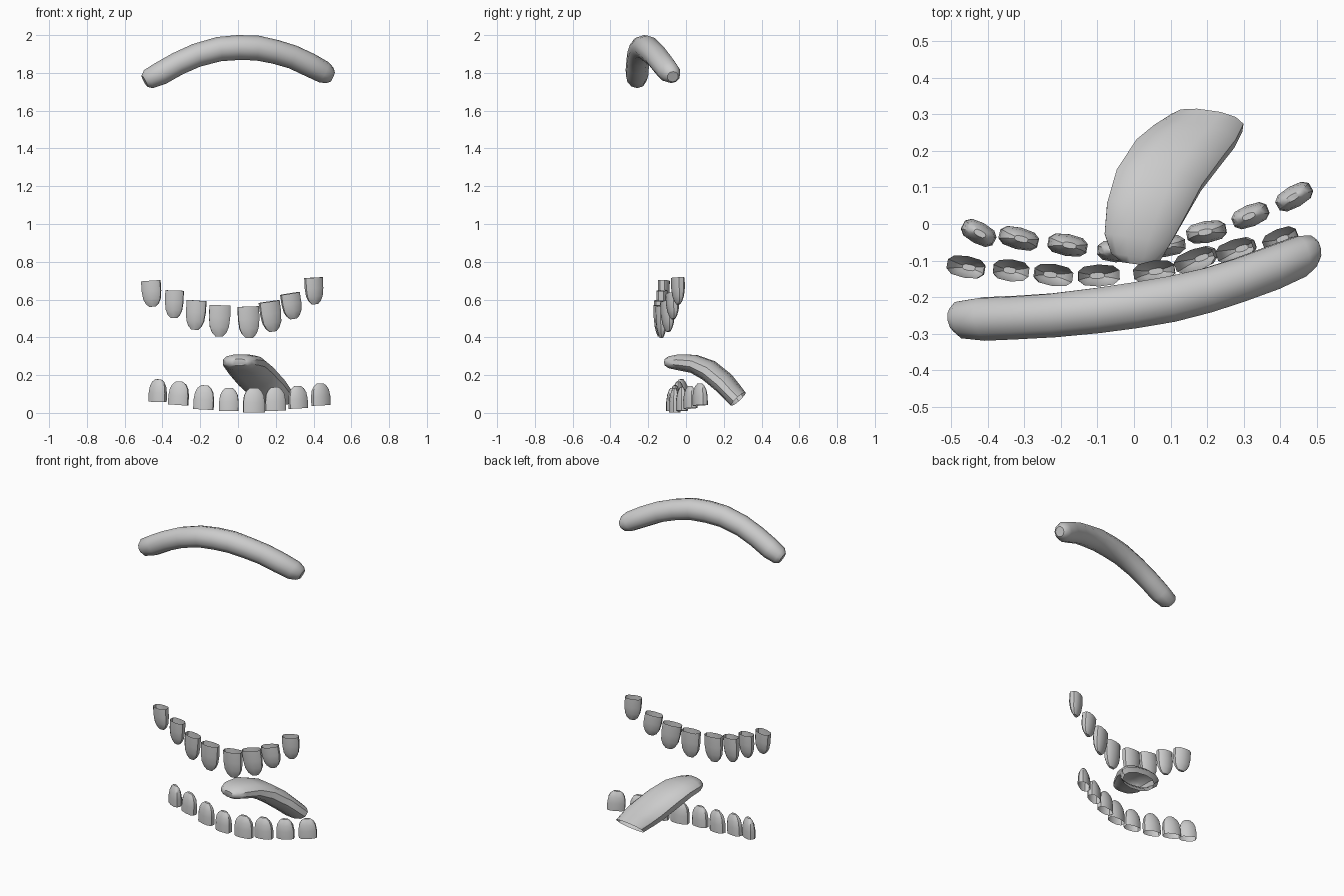
import bpy, bmesh
from math import cos, sin, pi, radians, copysign
from mathutils import Vector, Matrix

if "Cube" in bpy.data.objects:
    bpy.data.objects.remove(bpy.data.objects["Cube"])


def loft(name, rings, sides=10, power=1.0, cap_start=False, cap_end=True):
    """Skin rings of (centre, half-axis u, half-axis v)."""
    bm = bmesh.new()
    loops = []
    for c, u, v in rings:
        loop = []
        for i in range(sides):
            a = 2 * pi * (i + 0.5) / sides
            ca, sa = cos(a), sin(a)
            ca = copysign(abs(ca) ** power, ca)
            sa = copysign(abs(sa) ** power, sa)
            loop.append(bm.verts.new(Vector(c) + ca * u + sa * v))
        loops.append(loop)
    for a, b in zip(loops, loops[1:]):
        for i in range(sides):
            j = (i + 1) % sides
            bm.faces.new((a[i], a[j], b[j], b[i]))
    if cap_start:
        bm.faces.new(loops[0][::-1])
    if cap_end:
        bm.faces.new(loops[-1])
    bmesh.ops.recalc_face_normals(bm, faces=bm.faces)
    me = bpy.data.meshes.new(name)
    bm.to_mesh(me)
    bm.free()
    me.shade_smooth()
    me.set_sharp_from_angle(angle=radians(40))
    ob = bpy.data.objects.new(name, me)
    bpy.context.collection.objects.link(ob)
    return ob


def tube_rings(path):
    """path: (x, y, z, half width, half thickness, yaw of the width axis)."""
    pts = [Vector(p[:3]) for p in path]
    rings = []
    for i, p in enumerate(path):
        t = (pts[min(i + 1, len(pts) - 1)] - pts[max(i - 1, 0)]).normalized()
        u = Vector((cos(radians(p[5])), sin(radians(p[5])), 0))
        v = t.cross(u).normalized()
        rings.append((pts[i], u * p[3], v * p[4]))
    return rings


# Eyebrow: round curved bar with blunt ends
brow = [(-.495, -.262, 1.757, .034), (-.475, -.262, 1.767, .053),
        (-.41, -.26, 1.797, .062), (-.32, -.256, 1.848, .062),
        (-.22, -.25, 1.893, .063), (-.1, -.237, 1.926, .065),
        (0, -.223, 1.934, .066), (.1, -.206, 1.932, .066),
        (.2, -.182, 1.911, .064), (.29, -.153, 1.884, .063),
        (.38, -.12, 1.842, .063), (.455, -.089, 1.803, .059),
        (.487, -.075, 1.786, .045), (.5, -.07, 1.78, .03)]
loft("eyebrow", tube_rings([(x, y, z, r, r, 100) for x, y, z, r in brow]),
     cap_start=True)

# Tongue: flattened tube, rounded tip, open root
tongue = [(.005, -.11, .268, .04, .018, -8), (.005, -.09, .268, .07, .032, -8),
          (.01, -.04, .268, .094, .043, -8), (.035, .04, .26, .113, .05, -8),
          (.068, .12, .225, .122, .057, -10), (.125, .2, .16, .125, .057, -10),
          (.165, .24, .115, .117, .053, -10), (.2, .277, .073, .102, .05, -8)]
loft("tongue", tube_rings(tongue), sides=12, power=.85,
     cap_start=True, cap_end=False)

# Tooth profile: (height fraction, width scale, depth scale), open at the root
PROFILE = [(0, 1, 1), (.4, 1, 1.0), (.7, .9, .82), (.88, .68, .55), (1, .35, .28)]


def tooth(name, x, y, z_root, z_tip, width, yaw, roll):
    h = z_tip - z_root
    rot = Matrix.Rotation(radians(yaw), 3, 'Z') @ Matrix.Rotation(radians(roll), 3, 'Y')
    mid = Vector((x, y, (z_root + z_tip) / 2))
    rings = [(mid + rot @ Vector((0, 0, (f - .5) * h)),
              rot @ Vector((width / 2 * w, 0, 0)),
              rot @ Vector((0, .03 * d, 0))) for f, w, d in PROFILE]
    loft(name, rings, sides=10, power=.75)


# Upper teeth: x, y, root z, tip z, width, yaw, roll
upper = [(-.457, -.118, .70, .562, .105, -10, -4), (-.338, -.127, .648, .502, .1, -6, 2),
         (-.224, -.139, .595, .44, .107, -8, 4), (-.098, -.141, .57, .405, .116, 2, 2),
         (.057, -.13, .563, .397, .116, 8, -2), (.175, -.096, .59, .43, .115, 20, -8),
         (.285, -.07, .633, .497, .107, 18, -9), (.403, -.042, .716, .575, .1, 22, -3)]
# Lower teeth
lower = [(-.424, -.025, .058, .178, .1, -28, 2), (-.313, -.04, .042, .166, .11, -14, 4),
         (-.18, -.058, .018, .146, .11, -10, 3), (-.048, -.075, .01, .132, .106, -4, 1),
         (.084, -.06, .003, .133, .118, 6, 0), (.197, -.022, .011, .136, .112, 10, -2),
         (.317, .022, .024, .142, .105, 22, -3), (.437, .074, .04, .156, .108, 30, -3)]
for row, teeth in (("upper", upper), ("lower", lower)):
    for i, t in enumerate(teeth):
        tooth(f"{row}_tooth_{i + 1}", *t)
